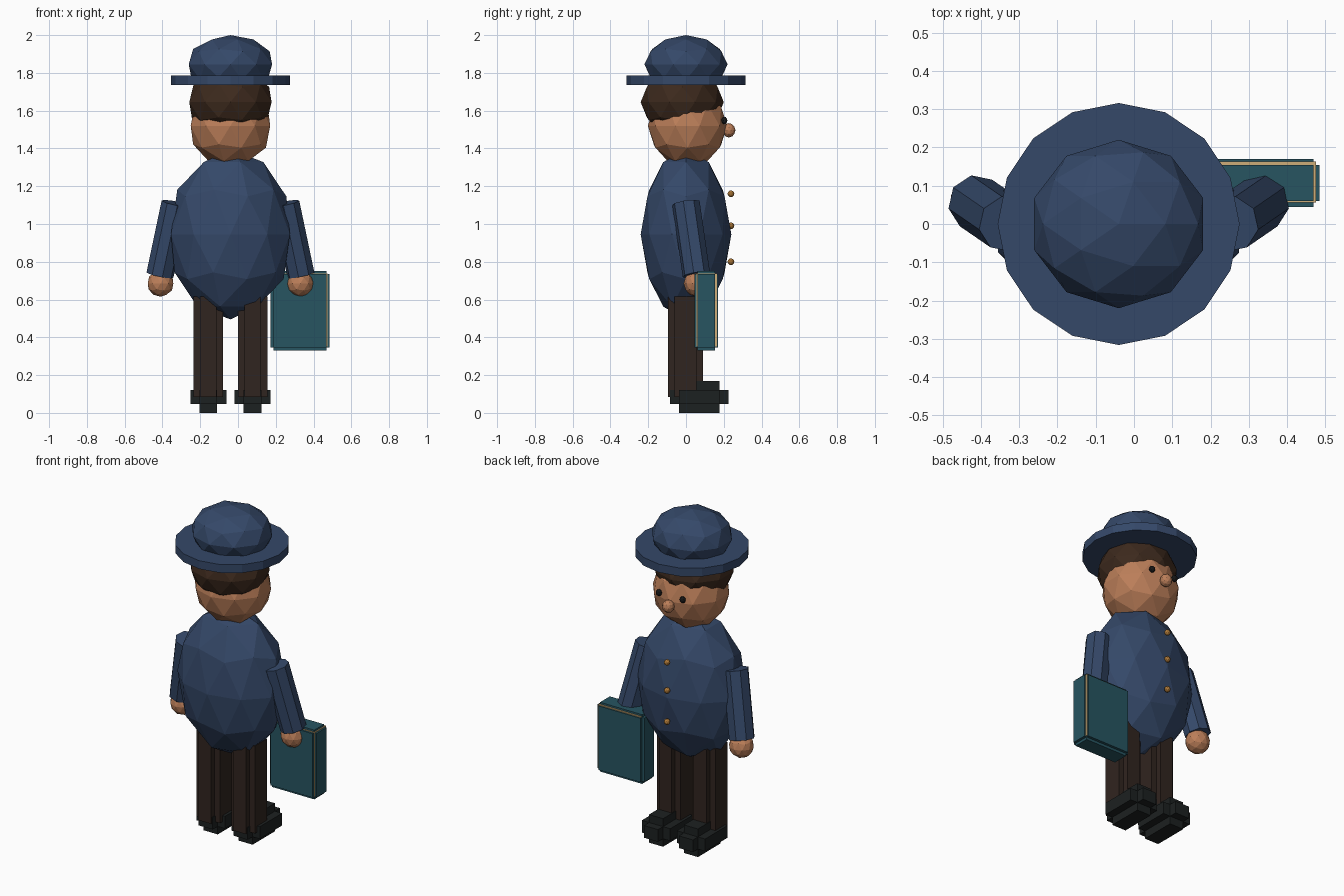
import bpy, math
from mathutils import Vector

if "Cube" in bpy.data.objects:
    bpy.data.objects.remove(bpy.data.objects["Cube"])

CX = -0.04  # the figure's own centre line; the book pushes it off x = 0


def mat(name, r, g, b):
    m = bpy.data.materials.new(name)
    m.diffuse_color = (r, g, b, 1)
    m.use_nodes = True
    m.node_tree.nodes["Principled BSDF"].inputs["Base Color"].default_value = m.diffuse_color
    return m


COAT = mat("coat_blue", 0.035, 0.065, 0.14)
SKIN = mat("skin", 0.50, 0.21, 0.10)
HAIR = mat("hair_brown", 0.045, 0.022, 0.012)
TROUSER = mat("trouser_brown", 0.03, 0.018, 0.014)
SHOE = mat("shoe_black", 0.012, 0.015, 0.015)
BOOK = mat("book_teal", 0.02, 0.09, 0.12)
PAGE = mat("page_cream", 0.62, 0.42, 0.19)
BRASS = mat("brass", 0.42, 0.19, 0.04)
BLACK = mat("eye_black", 0.008, 0.008, 0.008)


def finish(name, material):
    ob = bpy.context.object
    ob.name = name
    ob.data.materials.append(material)
    return ob


def ball(name, loc, radii, material):
    bpy.ops.mesh.primitive_ico_sphere_add(subdivisions=2, radius=1, location=loc)
    bpy.context.object.scale = radii
    return finish(name, material)


def rod(name, a, b, r, sides, material):
    a, b = Vector(a), Vector(b)
    d = b - a
    bpy.ops.mesh.primitive_cylinder_add(vertices=sides, radius=r, depth=d.length,
                                        location=(a + b) / 2)
    bpy.context.object.rotation_euler = d.to_track_quat('Z', 'Y').to_euler()
    return finish(name, material)


def box(name, loc, size, material):
    bpy.ops.mesh.primitive_cube_add(size=1, location=loc)
    bpy.context.object.scale = size
    return finish(name, material)


def notched_box(name, loc, size, notch, material):
    """Box with every edge cut back in a step: one bar per axis."""
    bars = []
    for axis in range(3):
        s = [v - 2 * notch for v in size]
        s[axis] = size[axis]
        bars.append(box(name, loc, s, material))
    bpy.ops.object.select_all(action='DESELECT')
    for ob in bars:
        ob.select_set(True)
    bpy.context.view_layer.objects.active = bars[0]
    bpy.ops.object.join()
    bars[0].name = name


# Hat
ball("hat_crown", (CX, 0, 1.845), (0.232, 0.22, 0.155), COAT)
rod("hat_brim", (CX, 0, 1.735), (CX, 0, 1.785), 0.316, 16, COAT)

# Head
ball("hair", (CX, -0.02, 1.645), (0.229, 0.22, 0.18), HAIR)
ball("head", (CX, 0.008, 1.52), (0.221, 0.21, 0.22), SKIN)
ball("nose", (CX, 0.227, 1.496), (0.035, 0.035, 0.038), SKIN)

# Coat
ball("coat_body", (CX, 0, 0.945), (0.331, 0.24, 0.45), COAT)
for i, z in enumerate((1.16, 0.99, 0.80)):
    ball(f"button_{i + 1}", (CX, 0.238, z), (0.018,) * 3, BRASS)

# Paired parts
for side, s in (("left", -1), ("right", 1)):
    ball(f"{side}_eye", (CX + s * 0.08, 0.203, 1.548), (0.018, 0.016, 0.02), BLACK)
    rod(f"{side}_arm", (CX + s * 0.293, 0.0, 1.11), (CX + s * 0.373, 0.055, 0.73),
        0.074, 8, COAT)
    ball(f"{side}_hand", (CX + s * 0.37, 0.055, 0.685), (0.071, 0.068, 0.07), SKIN)
    notched_box(f"{side}_leg", (CX + s * 0.117, -0.003, 0.35), (0.156, 0.185, 0.6),
                0.035, TROUSER)
    notched_box(f"{side}_shoe", (CX + s * 0.117, 0.07, 0.085), (0.19, 0.31, 0.17),
                0.048, SHOE)

# Book
notched_box("book_cover", (0.328, 0.107, 0.54), (0.314, 0.125, 0.42), 0.016, BOOK)
box("book_pages", (0.333, 0.11, 0.545), (0.284, 0.107, 0.388), PAGE)
